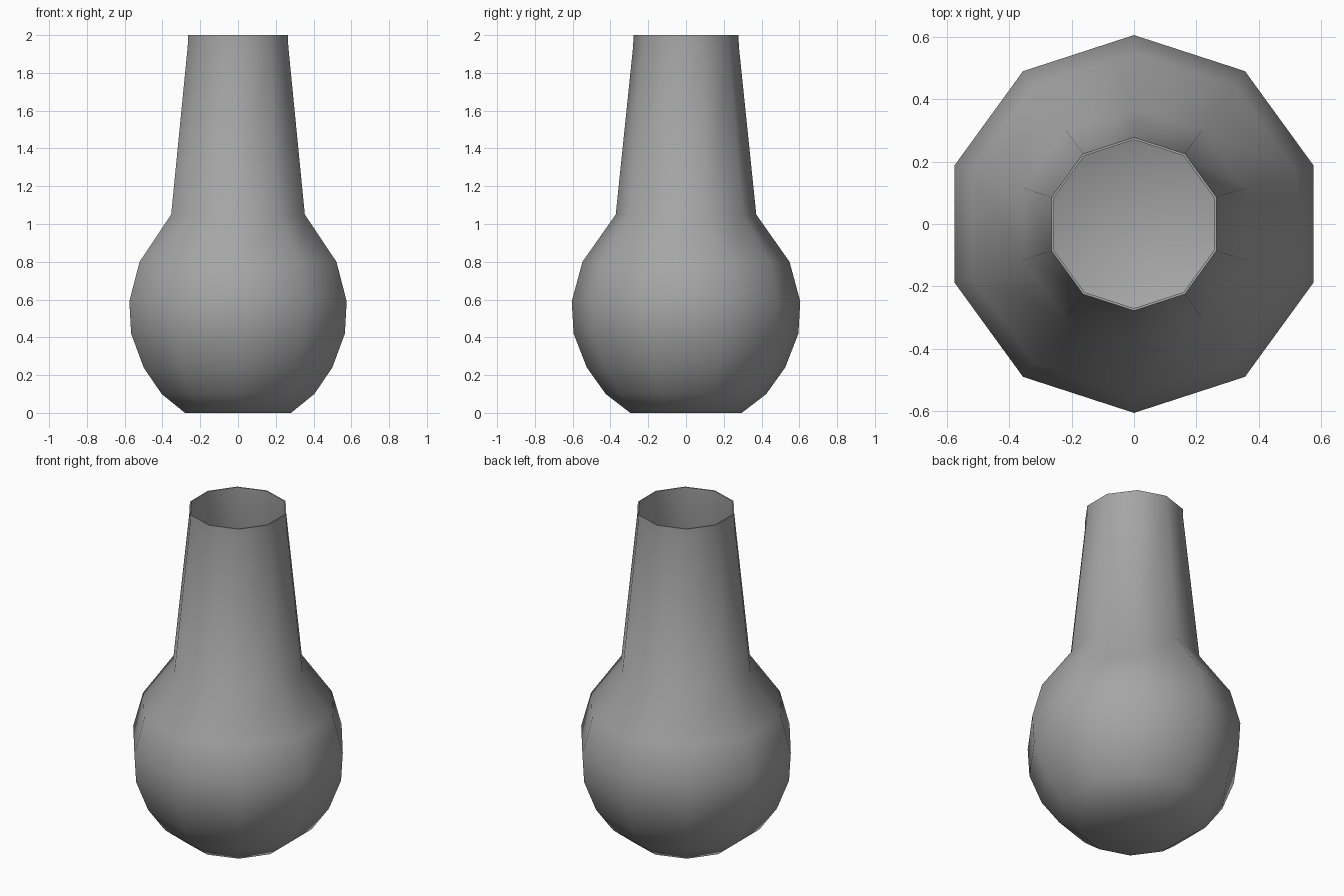
import bpy
import bmesh
from math import cos, sin, pi

cube = bpy.data.objects.get("Cube")
if cube:
    bpy.data.objects.remove(cube, do_unlink=True)

# Single grey material
grey = bpy.data.materials.new("plain_grey")
grey.use_nodes = True
colour = (0.38, 0.38, 0.38, 1)
grey.diffuse_color = colour
grey.node_tree.nodes["Principled BSDF"].inputs["Base Color"].default_value = colour

# Outer profile (radius, height) from base to lip
SIDES = 10
profile = [(0.295, 0), (0.425, 0.1), (0.525, 0.24), (0.595, 0.42), (0.605, 0.59),
           (0.548, 0.8), (0.372, 1.05), (0.28, 1.94), (0.278, 2)]

# Lathe the rings with a corner facing front and back
bm = bmesh.new()
rings = []
for r, z in profile:
    angles = [2 * pi * i / SIDES + pi / 2 for i in range(SIDES)]
    rings.append([bm.verts.new((r * cos(a), r * sin(a), z)) for a in angles])
for low, high in zip(rings, rings[1:]):
    for i in range(SIDES):
        j = (i + 1) % SIDES
        bm.faces.new((low[i], low[j], high[j], high[i]))
bm.faces.new(rings[0][::-1])  # closed base
for face in bm.faces:
    face.smooth = True

mesh = bpy.data.meshes.new("vase_body")
bm.to_mesh(mesh)
bm.free()
mesh.materials.append(grey)
vase = bpy.data.objects.new("vase_body", mesh)
bpy.context.collection.objects.link(vase)

# Thin wall, open at the top
shell = vase.modifiers.new("wall", "SOLIDIFY")
shell.thickness = 0.008
shell.offset = -1

# Keep the lip crisp
bpy.context.view_layer.objects.active = vase
vase.select_set(True)
bpy.ops.object.modifier_apply(modifier="wall")
bpy.ops.object.shade_smooth_by_angle(angle=pi / 3)
